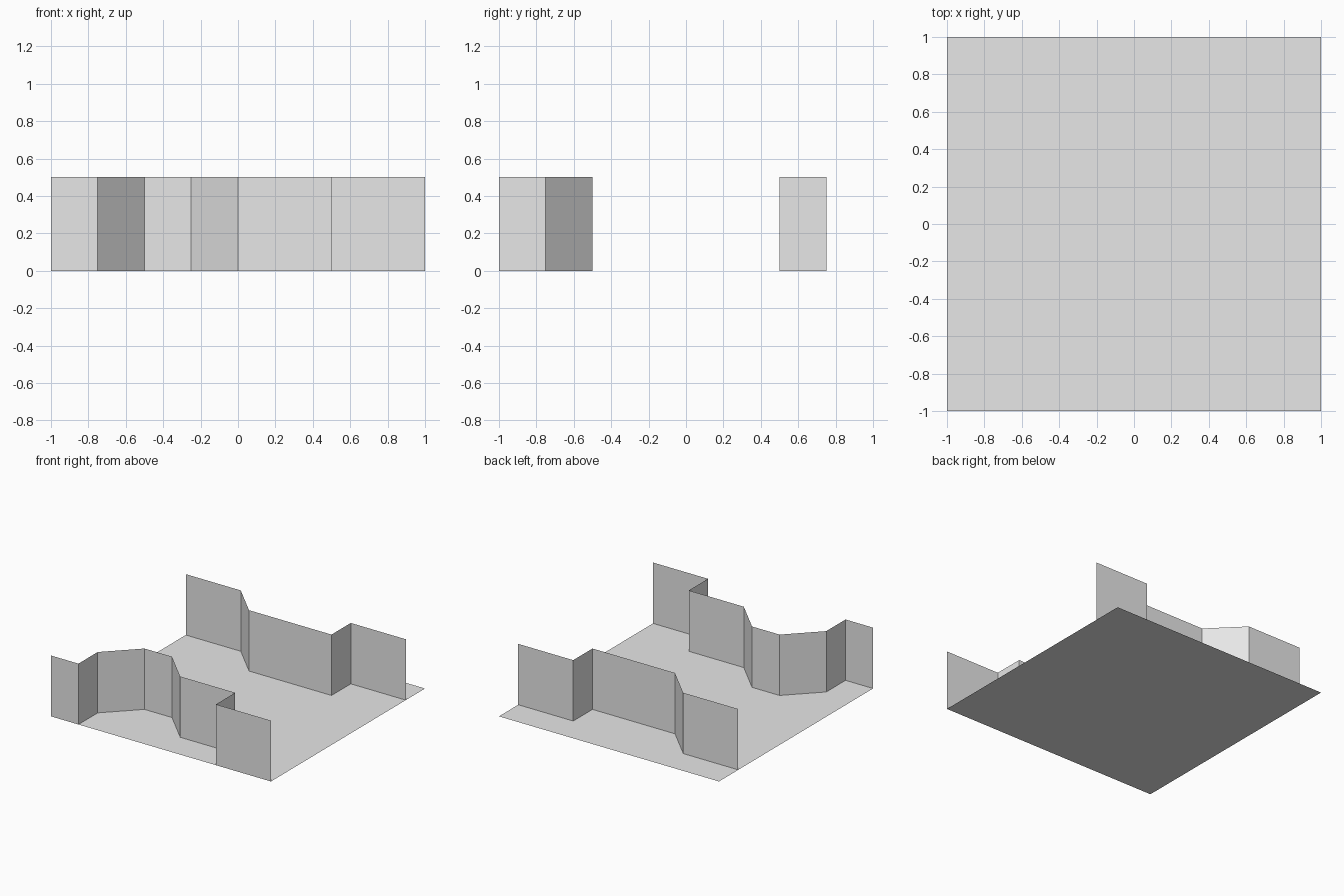
import bpy
import bmesh
from mathutils import Vector

cube = bpy.data.objects.get("Cube")
if cube:
    bpy.data.objects.remove(cube, do_unlink=True)

WALL_HEIGHT = 0.5

# Single plain grey material
GREY = (0.8, 0.8, 0.8, 1.0)
grey = bpy.data.materials.new("light grey")
grey.use_nodes = True
grey.diffuse_color = GREY
for node in grey.node_tree.nodes:
    if node.type == "BSDF_PRINCIPLED":
        node.inputs["Base Color"].default_value = GREY


def add_object(name, bm):
    mesh = bpy.data.meshes.new(name)
    bm.to_mesh(mesh)
    bm.free()
    mesh.materials.append(grey)
    obj = bpy.data.objects.new(name, mesh)
    bpy.context.collection.objects.link(obj)
    return obj


def add_wall(name, path):
    """Raise a ground path into a thin folded sheet."""
    bm = bmesh.new()
    verts = [bm.verts.new((x, y, 0)) for x, y in path]
    edges = [bm.edges.new(pair) for pair in zip(verts, verts[1:])]
    raised = bmesh.ops.extrude_edge_only(bm, edges=edges)["geom"]
    top = [v for v in raised if isinstance(v, bmesh.types.BMVert)]
    bmesh.ops.translate(bm, verts=top, vec=Vector((0, 0, WALL_HEIGHT)))
    # All faces look towards the front
    bm.normal_update()
    flipped = [f for f in bm.faces if f.normal.y > 0.01]
    if flipped:
        bmesh.ops.reverse_faces(bm, faces=list(bm.faces))
    return add_object(name, bm)


# Square floor sheet
floor = bmesh.new()
bmesh.ops.create_grid(floor, x_segments=1, y_segments=1, size=1)
add_object("floor", floor)

# Folded walls along the front and the back
add_wall("front_wall", [(-1, -1), (-0.75, -1), (-0.75, -0.75), (-0.5, -0.5),
                        (-0.25, -0.5), (0, -0.75), (0.5, -0.75), (0.5, -1),
                        (1, -1)])
add_wall("back_wall", [(-1, 0.75), (-0.5, 0.75), (-0.25, 0.5), (0.5, 0.5),
                       (0.5, 0.75), (1, 0.75)])
